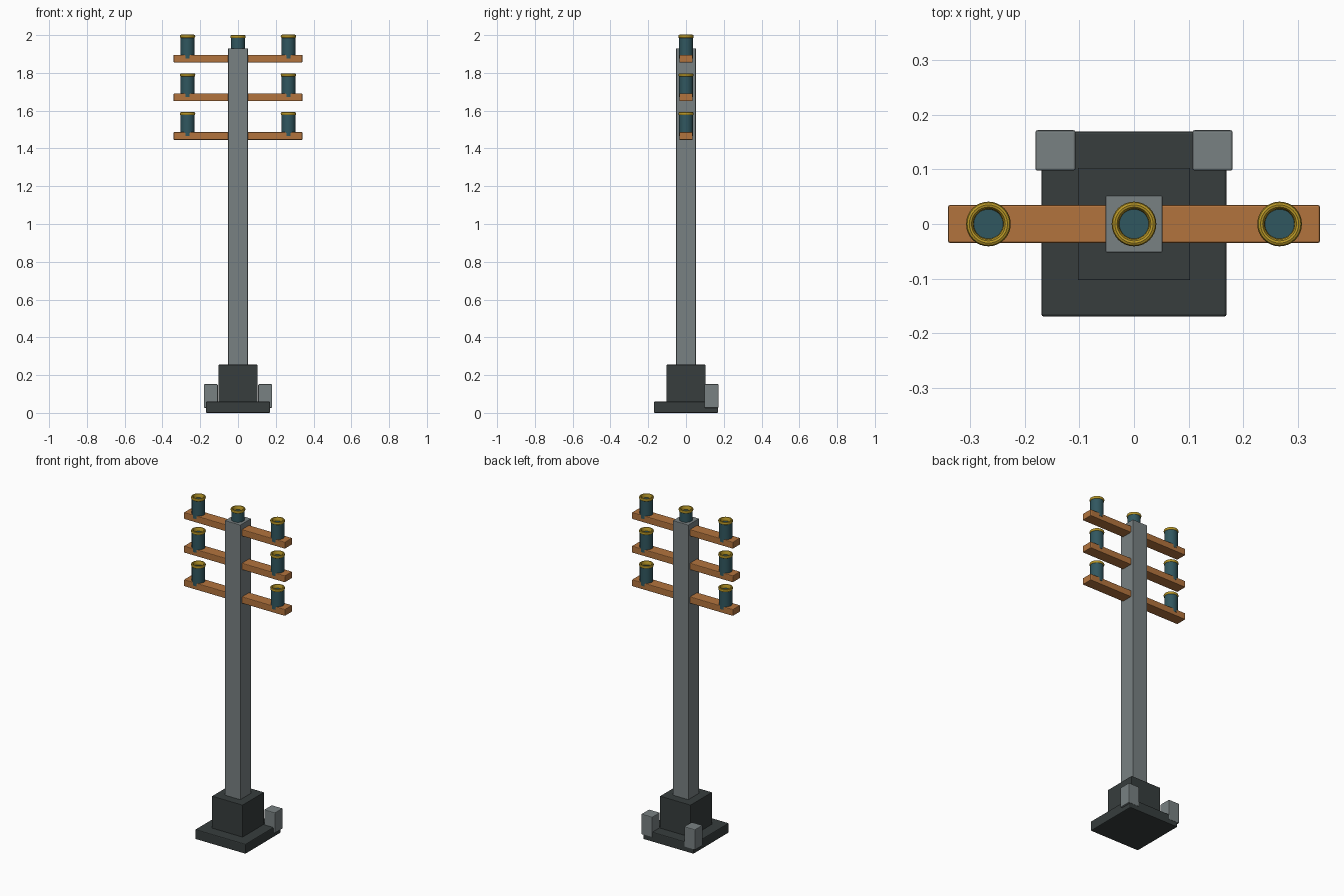
import bpy
import bmesh
import math

cube = bpy.data.objects.get("Cube")
if cube:
    bpy.data.objects.remove(cube, do_unlink=True)


def material(name, rgb):
    mat = bpy.data.materials.new(name)
    mat.use_nodes = True
    color = (*rgb, 1.0)
    mat.diffuse_color = color
    mat.node_tree.nodes["Principled BSDF"].inputs["Base Color"].default_value = color
    return mat


STEEL = material("steel_grey", (0.19, 0.22, 0.225))
DARK = material("dark_footing", (0.038, 0.047, 0.047))
WOOD = material("orange_wood", (0.45, 0.175, 0.048))
TEAL = material("teal_ceramic", (0.03, 0.095, 0.115))
GOLD = material("gold_rim", (0.48, 0.31, 0.02))


def finish(bm, name, mats):
    mesh = bpy.data.meshes.new(name)
    bm.to_mesh(mesh)
    bm.free()
    for mat in mats:
        mesh.materials.append(mat)
    obj = bpy.data.objects.new(name, mesh)
    bpy.context.collection.objects.link(obj)
    return obj


def box(name, low, high, mat, bevel=0.004):
    """Box between two corners with slightly chamfered edges."""
    bm = bmesh.new()
    bmesh.ops.create_cube(bm, size=1)
    for v in bm.verts:
        v.co = [h if c > 0 else l for c, l, h in zip(v.co, low, high)]
    obj = finish(bm, name, [mat])
    mod = obj.modifiers.new("Chamfer", "BEVEL")
    mod.width = bevel
    mod.segments = 2
    return obj


def insulator(name, x, bottom, top):
    """Lathed ceramic cup with a rounded gold rim and a recessed centre."""
    body = [(0, bottom), (0.037, bottom), (0.037, top - 0.016)]
    rim = [(0.04, top - 0.013), (0.041, top - 0.007), (0.039, top - 0.002),
           (0.035, top), (0.031, top - 0.001), (0.028, top - 0.006)]
    floor = [(0.027, top - 0.022), (0, top - 0.022)]
    profile = body + rim + floor
    bm = bmesh.new()
    verts = [bm.verts.new((r, 0, z)) for r, z in profile]
    edges = [bm.edges.new(pair) for pair in zip(verts, verts[1:])]
    bmesh.ops.spin(bm, geom=verts + edges, cent=(0, 0, 0), axis=(0, 0, 1),
                   angle=math.tau, steps=32, use_merge=False)
    bmesh.ops.remove_doubles(bm, verts=bm.verts, dist=0.0001)
    bmesh.ops.recalc_face_normals(bm, faces=bm.faces)
    # Gold on the lip, teal on the body and on the recessed floor
    for f in bm.faces:
        f.material_index = int(f.calc_center_median().z > top - 0.0155)
    obj = finish(bm, name, [TEAL, GOLD])
    obj.location.x = x
    bpy.ops.object.select_all(action="DESELECT")
    obj.select_set(True)
    bpy.context.view_layer.objects.active = obj
    bpy.ops.object.shade_smooth_by_angle(angle=math.radians(40))


# Footing and pole
box("footing_slab", (-0.17, -0.17, 0), (0.17, 0.17, 0.06), DARK, 0.005)
box("footing_block", (-0.103, -0.103, 0.05), (0.103, 0.103, 0.255), DARK, 0.002)
box("pole", (-0.052, -0.052, 0.24), (0.052, 0.052, 1.93), STEEL, 0.002)

# Small blocks on the two rear corners
for side, x0, x1 in (("left", 0.107, 0.181), ("right", -0.181, -0.107)):
    box("corner_block_" + side, (x0, 0.098, 0.027), (x1, 0.172, 0.152), STEEL)

# Crossarms, each carrying an insulator near both ends
for level, z in (("lower", 1.445), ("middle", 1.65), ("upper", 1.855)):
    box("crossarm_" + level, (-0.341, -0.035, z), (0.341, 0.035, z + 0.041), WOOD)
    for side, x in (("left", 0.267), ("right", -0.267)):
        insulator(f"insulator_{level}_{side}", x, z + 0.022, z + 0.147)

# Insulator on the pole top, level with the upper pair
insulator("insulator_top", 0, 1.88, 2.0)
